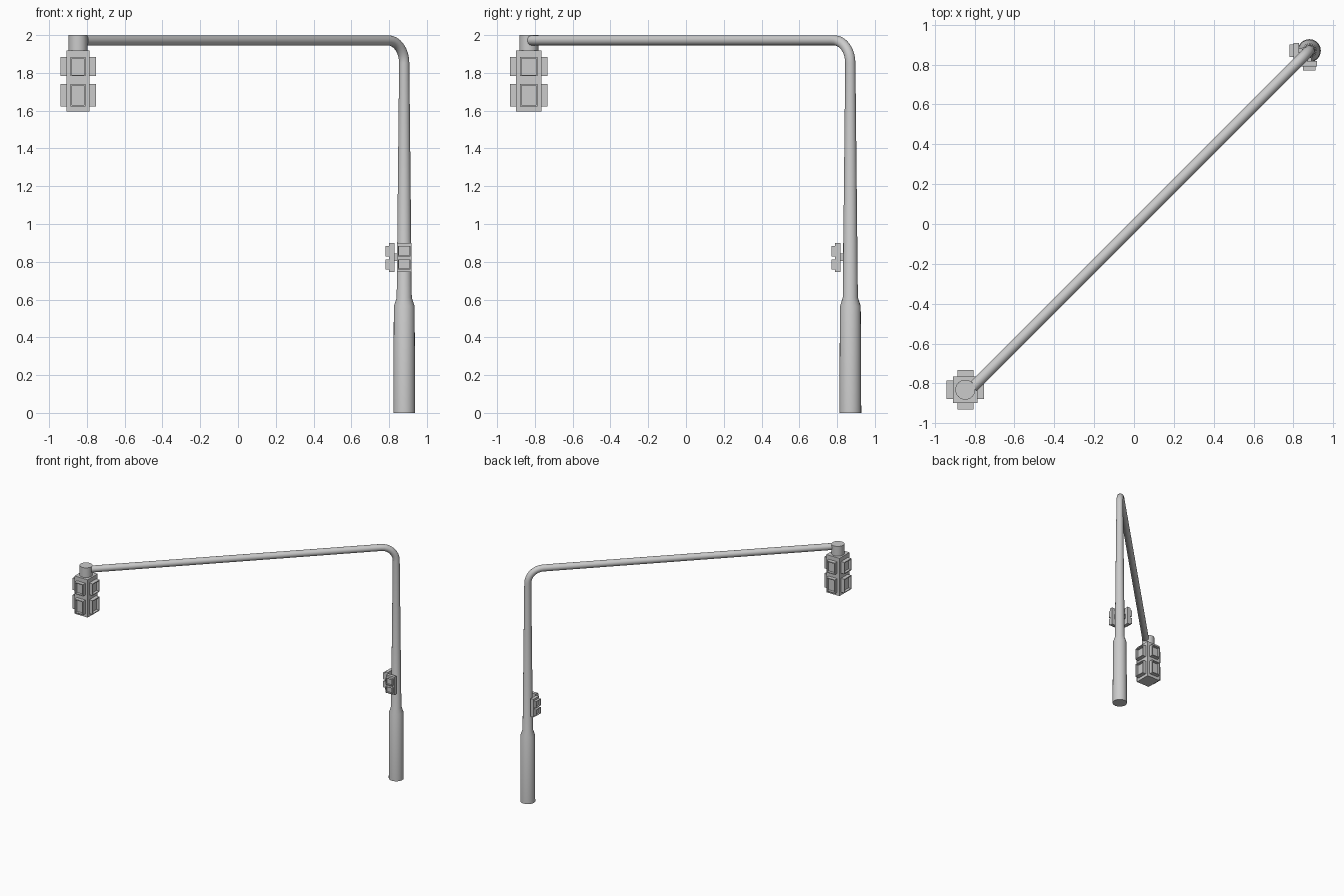
import bpy, bmesh, math
from mathutils import Vector, Matrix

if "Cube" in bpy.data.objects:
    bpy.data.objects.remove(bpy.data.objects["Cube"])

POLE = Vector((0.88, 0.87, 0))
HEAD = Vector((-0.847, -0.832, 0))
DIAG = Vector((-1, -1, 0)).normalized()
UP = Vector((0, 0, 1))


def finish(bm, name, smooth=False):
    bmesh.ops.recalc_face_normals(bm, faces=bm.faces)
    me = bpy.data.meshes.new(name)
    bm.to_mesh(me)
    bm.free()
    ob = bpy.data.objects.new(name, me)
    bpy.context.collection.objects.link(ob)
    if smooth:
        bpy.ops.object.select_all(action='DESELECT')
        bpy.context.view_layer.objects.active = ob
        ob.select_set(True)
        bpy.ops.object.shade_smooth_by_angle(angle=math.radians(35))
    return ob


def box(name, centre, size, rot=0.0, origin=Vector()):
    bm = bmesh.new()
    m = (Matrix.Translation(origin) @ Matrix.Rotation(rot, 4, 'Z')
         @ Matrix.Translation(centre) @ Matrix.Diagonal((*size, 1)))
    bmesh.ops.create_cube(bm, size=1, matrix=m)
    return finish(bm, name)


def lamp(name, origin, rot, y_back, depth, width, z0, z1, rim, recess):
    """Box facing -y before rotation, with a recessed front panel."""
    bm = bmesh.new()
    m = Matrix.Translation((0, y_back - depth / 2, (z0 + z1) / 2)) @ Matrix.Diagonal((width, depth, z1 - z0, 1))
    bmesh.ops.create_cube(bm, size=1, matrix=m)
    bm.normal_update()
    front = min(bm.faces, key=lambda f: f.calc_center_median().y)
    bmesh.ops.inset_region(bm, faces=[front], thickness=rim)
    inner = bmesh.ops.extrude_discrete_faces(bm, faces=[front])['faces'][0]
    bmesh.ops.translate(bm, verts=inner.verts, vec=(0, recess, 0))
    bmesh.ops.transform(bm, matrix=Matrix.Translation(origin) @ Matrix.Rotation(rot, 4, 'Z'), verts=bm.verts)
    return finish(bm, name)


# Pole and arm: one tube swept up the pole, round the bend and along the arm
R, ZA, RA, N = 0.12, 1.972, 0.027, 24
rings = [(0, 0, 0.058, 0), (0, 0.565, 0.055, 0), (0, 0.61, 0.040, 0)]
for i in range(9):
    a = math.pi / 2 * i / 8
    rings.append((R - R * math.cos(a), ZA - R + R * math.sin(a), RA, a))
rings.append((1.69 * math.sqrt(2), ZA, RA, math.pi / 2))
side = UP.cross(DIAG)
bm = bmesh.new()
loops = []
for d, z, r, a in rings:
    out = DIAG * math.cos(a) - UP * math.sin(a)
    c = POLE + DIAG * d + UP * z
    loops.append([bm.verts.new(c + r * (out * math.cos(t) + side * math.sin(t)))
                  for t in (2 * math.pi * k / N for k in range(N))])
for p, q in zip(loops, loops[1:]):
    for k in range(N):
        bm.faces.new((p[k], p[(k + 1) % N], q[(k + 1) % N], q[k]))
bm.faces.new(loops[0])
bm.faces.new(loops[-1])
finish(bm, "pole_and_arm", True)

# Hanger cap above the signal
bm = bmesh.new()
bmesh.ops.create_cone(bm, cap_ends=True, segments=N, radius1=0.05, radius2=0.05, depth=0.09,
                      matrix=Matrix.Translation(HEAD + UP * 1.955))
finish(bm, "signal_hanger", True)

# Four-way signal: body with two framed lamps on each side
HX, HY = 0.062, 0.067
box("signal_body", HEAD + UP * 1.757, (2 * HX, 2 * HY, 0.321))
for k in range(4):
    half = HY if k % 2 == 0 else HX
    w = 0.08 if k % 2 == 0 else 0.092
    for label, z0, z1 in (("upper", 1.783, 1.883), ("lower", 1.622, 1.740)):
        lamp(f"signal_lamp_{label}_{k}", HEAD, k * math.pi / 2, -half, 0.032, w, z0, z1, 0.010, 0.022)

# Pedestrian signals on the front and left of the pole
for label, rot in (("front", 0), ("left", -math.pi / 2)):
    box(f"crossing_plate_{label}", Vector((0, -0.066, 0.823)), (0.076, 0.028, 0.153), rot, POLE)
    box(f"crossing_bracket_{label}", Vector((0, -0.044, 0.823)), (0.02, 0.03, 0.04), rot, POLE)
    for part, z0, z1 in (("upper", 0.828, 0.884), ("lower", 0.760, 0.813)):
        lamp(f"crossing_lamp_{label}_{part}", POLE, rot, -0.080, 0.020, 0.064, z0, z1, 0.006, 0.014)
